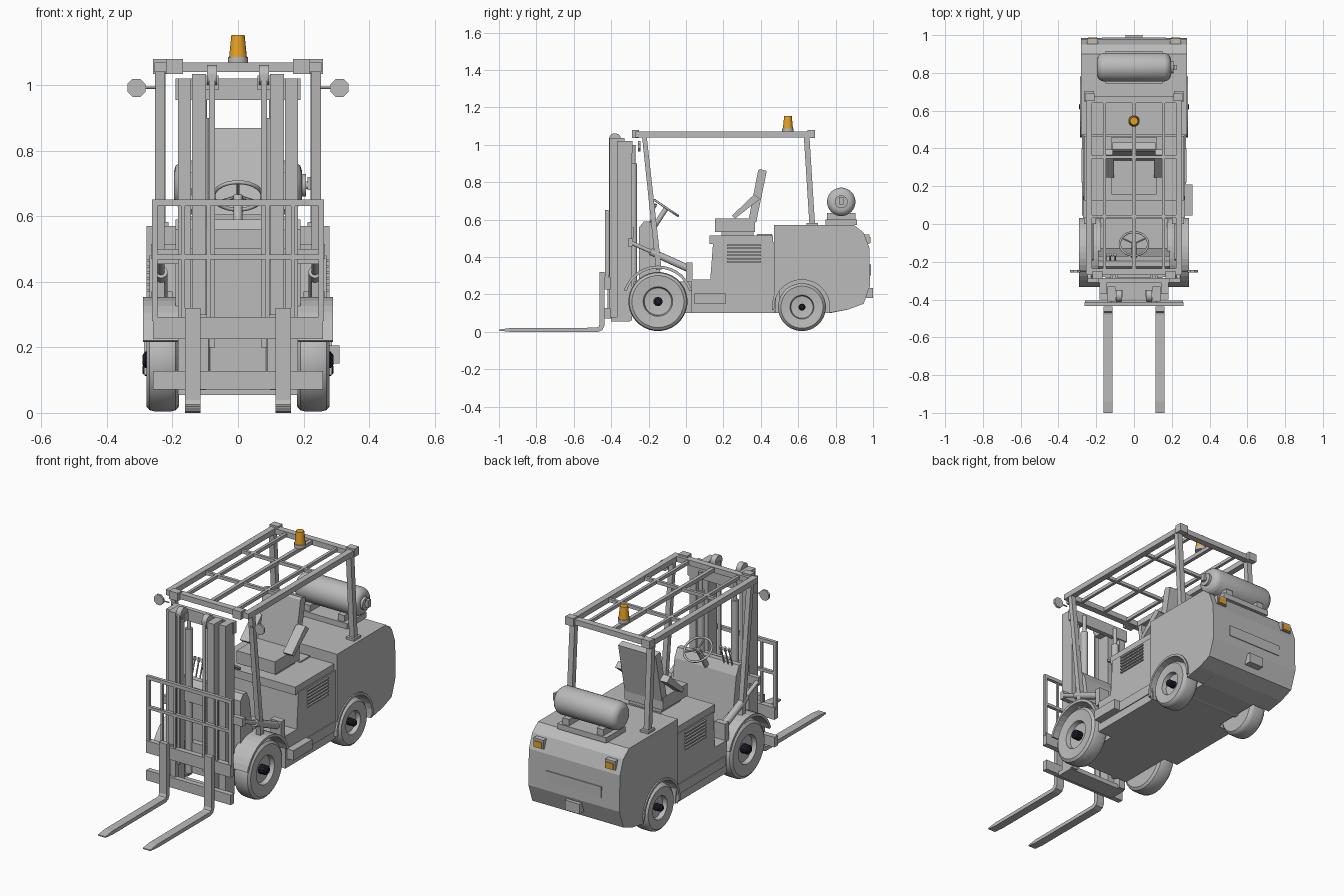
import bpy, bmesh
from math import radians, sin, cos, pi
from mathutils import Vector, Matrix

old = bpy.data.objects.get("Cube")
if old:
    bpy.data.objects.remove(old, do_unlink=True)


def material(name, col):
    m = bpy.data.materials.new(name)
    m.use_nodes = True
    m.diffuse_color = (*col, 1)
    m.node_tree.nodes["Principled BSDF"].inputs["Base Color"].default_value = (*col, 1)
    return m


GREY = material("plain_grey", (0.5, 0.5, 0.5))
ORANGE = material("amber", (0.8, 0.36, 0.02))
BLACK = material("hub_black", (0.012, 0.012, 0.025))


def finish(name, bm, mat=GREY, mirror=False, smooth=False):
    bmesh.ops.recalc_face_normals(bm, faces=bm.faces[:])
    me = bpy.data.meshes.new(name)
    bm.to_mesh(me)
    bm.free()
    me.materials.append(mat)
    if smooth:
        me.shade_smooth()
        me.set_sharp_from_angle(angle=radians(35))
    ob = bpy.data.objects.new(name, me)
    bpy.context.scene.collection.objects.link(ob)
    if mirror:
        ob.modifiers.new("mirror", 'MIRROR').use_mirror_merge = False
    return ob


def box(name, x, y, z, **kw):
    bm = bmesh.new()
    mid = Vector((sum(x) / 2, sum(y) / 2, sum(z) / 2))
    size = (x[1] - x[0], y[1] - y[0], z[1] - z[0], 1)
    bmesh.ops.create_cube(bm, size=1, matrix=Matrix.Translation(mid) @ Matrix.Diagonal(size))
    return finish(name, bm, **kw)


def prism(name, profile, x0, x1, **kw):
    """Extrude a (y, z) profile along x."""
    bm = bmesh.new()
    f = bm.faces.new([bm.verts.new((x0, y, z)) for y, z in profile])
    new = bmesh.ops.extrude_face_region(bm, geom=[f])["geom"]
    bmesh.ops.translate(bm, vec=(x1 - x0, 0, 0),
                        verts=[g for g in new if isinstance(g, bmesh.types.BMVert)])
    return finish(name, bm, **kw)


def lathe(name, profile, base, axis, n=24, **kw):
    """Spin (distance, radius) pairs around an axis through base."""
    bm = bmesh.new()
    rot = Vector(axis).to_track_quat('Z', 'Y')
    rings = [[bm.verts.new(Vector(base) + rot @ Vector((r * cos(2 * pi * (i + .5) / n),
              r * sin(2 * pi * (i + .5) / n), t))) for i in range(n)] for t, r in profile]
    for a, b in zip(rings, rings[1:]):
        for i in range(n):
            j = (i + 1) % n
            bm.faces.new((a[i], a[j], b[j], b[i]))
    bm.faces.new(rings[0])
    bm.faces.new(rings[-1])
    return finish(name, bm, smooth=n > 8, **kw)


def rod(name, a, b, r, n=12, **kw):
    d = Vector(b) - Vector(a)
    return lathe(name, [(0, r), (d.length, r)], a, d, n, **kw)


def arc(cy, cz, r, a0, a1, n=14):
    steps = [radians(a0 + (a1 - a0) * i / n) for i in range(n + 1)]
    return [(cy + r * cos(a), cz + r * sin(a)) for a in steps]


# Chassis, engine box and counterweight
box("chassis", (-.18, .18), (-.28, .5), (.10, .27))
box("floor_plate", (-.27, .27), (.03, .15), (.10, .28))
prism("engine_box", [(.13, .10), (.13, .28), (.145, .48), (.48, .48), (.48, .10)], -.27, .27)
box("engine_lid", (-.265, .265), (.125, .465), (.47, .515))
box("lid_catch", (-.12, .12), (.38, .46), (.515, .523))
rear = [(.87, .12), (.95, .15), (.985, .25), (.98, .45), (.95, .53), (.9, .57), (.47, .57)]
prism("counterweight_core", [(.47, .10), (.77, .10)] + rear, -.17, .17)
prism("counterweight_side", [(.47, .10)] + arc(.62, .13, .15, 191, -11) + rear, .17, .28, mirror=True)
prism("rear_arch_lip", arc(.62, .13, .162, 185, -5) + arc(.62, .13, .149, -5, 185),
      .26, .287, mirror=True)
for i in range(6):
    z = .37 + i * .018
    prism("side_vent", [(.22, z), (.40, z), (.40, z + .008), (.22, z + .008)], .265, .279, mirror=True)
box("side_step", (.26, .31), (.045, .21), (.15, .205))
box("sill", (.26, .275), (.045, .48), (.145, .20), mirror=True)

# Rear details
box("rear_plate", (-.17, .17), (.975, .988), (.30, .36))
box("hitch", (-.045, .045), (.96, 1.0), (.18, .235))
box("tail_light_housing", (.19, .25), (.94, .982), (.47, .52), mirror=True)
box("tail_light", (.197, .243), (.98, .987), (.475, .507), mat=ORANGE, mirror=True)

# Wheels, hubs and front fenders
for label, y, r, hub in (("front", -.15, .158, .025), ("rear", .62, .128, .019)):
    c = (0, y, r + .004)
    lathe(label + "_wheel", [(.18, r * .45), (.18, r * .88), (.19, r * .97), (.205, r), (.255, r),
          (.27, r * .97), (.28, r * .88), (.274, r * .5), (.25, r * .46), (.245, r * .2)],
          c, (1, 0, 0), 32, mirror=True)
    lathe(label + "_hub", [(.235, hub), (.283, hub), (.291, hub * .6)], c, (1, 0, 0), 10,
          mat=BLACK, mirror=True)
    rod(label + "_axle", (-.2, y, c[2]), (.2, y, c[2]), .035)
prism("front_fender", arc(-.15, .162, .192, 18, 162) + arc(-.15, .162, .177, 162, 18),
      .175, .29, mirror=True)

# Dashboard, steering and levers
prism("dashboard", [(-.25, .10), (-.25, .56), (-.225, .59), (-.195, .59), (-.17, .54), (-.13, .27)],
      -.19, .19)
lean = Vector((0, .56, .83)).normalized()
wheel_mid = Vector((0, -.105, .662))
rod("steering_column", (0, -.19, .53), wheel_mid, .014)
ring = [(.073, -.006), (.083, -.006), (.083, .006), (.073, .006)]
bpy.ops.mesh.primitive_torus_add(location=wheel_mid, rotation=lean.to_track_quat('Z', 'Y').to_euler(),
                                 major_radius=.075, minor_radius=.006,
                                 major_segments=28, minor_segments=8)
rim = bpy.context.object
rim.name = "steering_rim"
rim.data.materials.append(GREY)
rim.data.shade_smooth()
for a in (90, 210, 330):
    spoke = lean.to_track_quat('Z', 'Y') @ Vector((cos(radians(a)), sin(radians(a)), 0))
    rod("steering_spoke", wheel_mid, wheel_mid + spoke * .074, .005, 6)
for x in (-.15, -.125, -.10):
    rod("lever", (x, -.2, .56), (x, -.165, .67), .004, 6)
    rod("lever_knob", (x, -.167, .665), (x, -.162, .685), .008, 8)

# Seat
box("seat_base", (-.10, .10), (.19, .36), (.515, .55))
box("seat_cushion", (-.118, .118), (.155, .37), (.535, .605))
prism("seat_back", [(.335, .60), (.385, .86), (.395, .87), (.432, .86), (.375, .585)], -.115, .115)
prism("armrest", [(.245, .62), (.262, .605), (.395, .71), (.365, .735)], .105, .16, mirror=True)

# Overhead guard
box("guard_side_rail", (.222, .255), (-.26, .68), (1.04, 1.07), mirror=True)
for y in (-.255, .655):
    box("guard_end_rail", (-.255, .255), (y - .015, y + .02), (1.04, 1.07))
for y in (.04, .355):
    box("guard_crossbar", (-.225, .225), (y - .008, y + .008), (1.045, 1.063))
box("guard_center_bar", (-.01, .01), (-.25, .65), (1.045, 1.066))
box("guard_long_bar", (.147, .163), (-.25, .65), (1.045, 1.063), mirror=True)
box("guard_front_block", (.168, .22), (-.29, -.25), (1.035, 1.08), mirror=True)
box("guard_rear_block", (.21, .26), (.65, .69), (1.035, 1.08), mirror=True)
prism("front_pillar", [(-.235, 1.045), (-.21, 1.045), (-.13, .33), (-.16, .33)], .225, .253, mirror=True)
prism("rear_pillar", [(.63, 1.045), (.66, 1.045), (.69, .57), (.66, .57)], .222, .253, mirror=True)
box("rear_pillar_foot", (.212, .262), (.645, .705), (.57, .583), mirror=True)
rod("mirror_arm", (.25, -.25, .992), (.30, -.25, .992), .004, 6, mirror=True)
rod("mirror_disc", (.31, -.256, .992), (.31, -.244, .992), .03, 8, mirror=True)

# Beacon
lathe("beacon_base", [(0, .031), (.02, .031)], (0, .545, 1.066), (0, 0, 1), 16)
lathe("beacon_lamp", [(0, .028), (.068, .021)], (0, .545, 1.086), (0, 0, 1), 12, mat=ORANGE)

# Gas tank
lathe("gas_tank", [(-.195, .045), (-.19, .06), (-.175, .072), (-.16, .076), (.16, .076),
                   (.175, .072), (.19, .06), (.195, .045)], (0, .83, .695), (1, 0, 0), 28)
rod("tank_valve", (.19, .83, .695), (.225, .83, .695), .012)
rod("tank_valve_collar", (.195, .83, .695), (.208, .83, .695), .035)
box("tank_valve_knob", (.212, .228), (.818, .842), (.68, .72))
box("tank_cradle", (.085, .125), (.755, .905), (.57, .635), mirror=True)
box("tank_tray", (-.15, .15), (.745, .915), (.57, .60))

# Mast
box("outer_mast_rail", (.143, .183), (-.37, -.29), (.06, 1.02), mirror=True)
box("inner_mast_rail", (.097, .14), (-.41, -.33), (.07, 1.035), mirror=True)
box("mast_top_beam", (-.19, .19), (-.31, -.285), (.955, 1.02))
box("mast_bottom_beam", (-.183, .183), (-.40, -.30), (.055, .08))
box("mast_tie", (-.15, .15), (-.30, -.28), (.50, .56))
rod("lift_cylinder", (.105, -.28, .10), (.105, -.28, .90), .02, mirror=True)
rod("lift_piston", (.105, -.28, .90), (.105, -.28, 1.0), .011, mirror=True)
rod("chain_pulley", (.064, -.38, 1.03), (.094, -.38, 1.03), .032, 16, mirror=True)
box("pulley_bracket", (.06, .10), (-.39, -.35), (.985, 1.03), mirror=True)
box("lift_chain", (.07, .088), (-.412, -.402), (.20, 1.03), mirror=True)
rod("tilt_cylinder", (.235, -.19, .43), (.235, .02, .335), .02, mirror=True)
rod("tilt_piston", (.235, -.29, .475), (.235, -.19, .43), .011, mirror=True)
box("tilt_mount", (.20, .265), (0, .035), (.27, .37), mirror=True)
box("tilt_arm", (.17, .245), (-.31, -.285), (.455, .50), mirror=True)

# Carriage, backrest and forks
for z in ((.072, .128), (.225, .292)):
    box("carriage_plate", (-.26, .26), (-.435, -.405), z)
box("carriage_post", (.09, .12), (-.42, -.39), (.08, .30), mirror=True)
for z in ((.632, .652), (.468, .484)):
    box("backrest_bar", (-.262, .262), (-.433, -.415), z)
box("backrest_side", (.245, .262), (-.433, -.415), (.28, .65), mirror=True)
for x in (.09, .168):
    box("backrest_upright", (x - .006, x + .006), (-.43, -.418), (.28, .64), mirror=True)
prism("fork", [(-1, .006), (-.94, 0), (-.47, 0), (-.448, .009), (-.437, .03), (-.437, .32),
               (-.462, .32), (-.462, .04), (-.468, .026), (-.48, .022), (-.94, .02), (-1, .012)],
      .115, .161, mirror=True)
